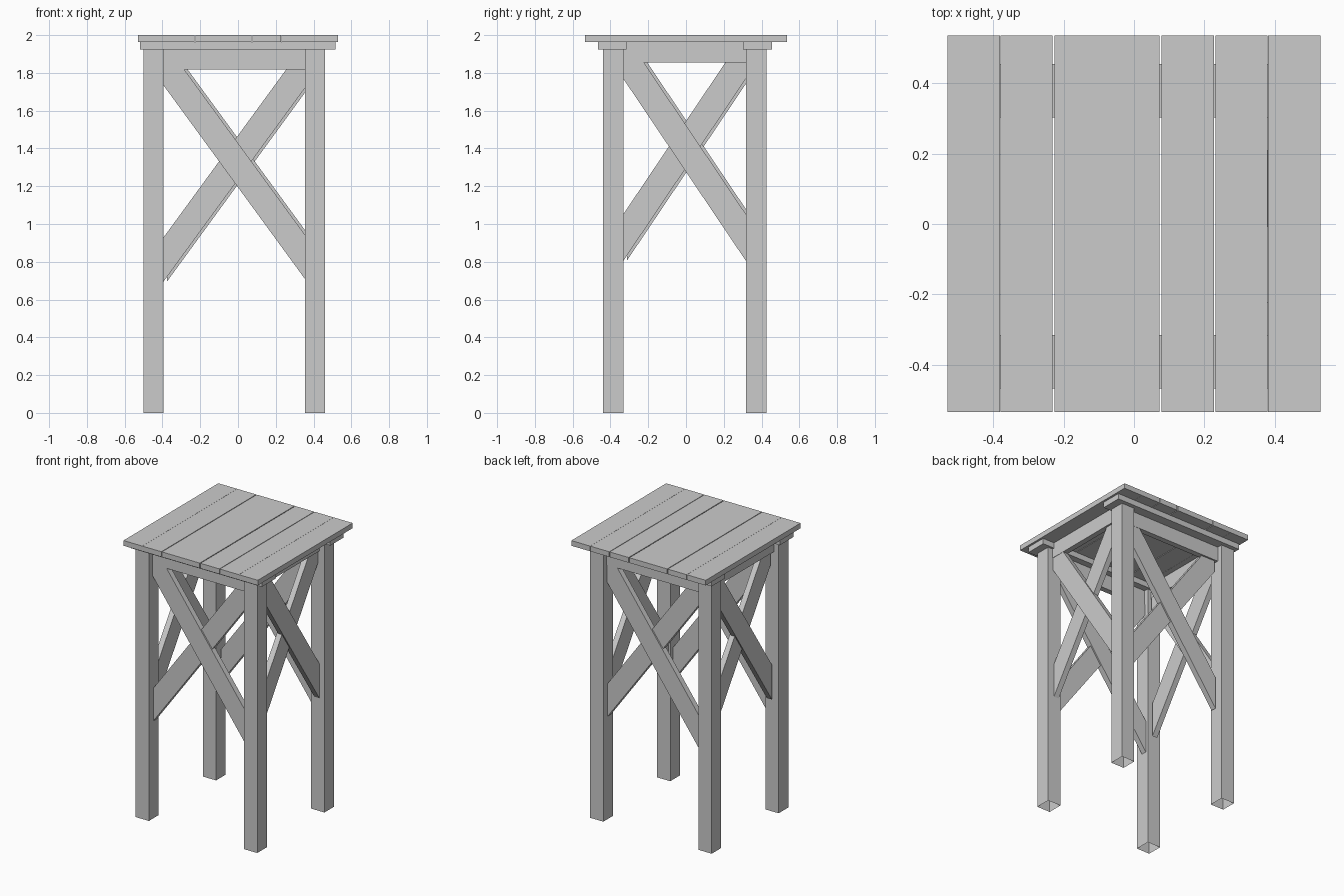
import bpy, bmesh, math
from mathutils import Vector, Matrix

if "Cube" in bpy.data.objects:
    bpy.data.objects.remove(bpy.data.objects["Cube"])


def finish(bm, name):
    bmesh.ops.recalc_face_normals(bm, faces=bm.faces)
    me = bpy.data.meshes.new(name)
    bm.to_mesh(me)
    bm.free()
    ob = bpy.data.objects.new(name, me)
    bpy.context.collection.objects.link(ob)
    return ob


def new_box(lo, hi):
    bm = bmesh.new()
    bmesh.ops.create_cube(bm, size=1)
    lo, hi = Vector(lo), Vector(hi)
    for v in bm.verts:
        v.co = Vector([lo[i] + (v.co[i] + 0.5) * (hi[i] - lo[i]) for i in range(3)])
    return bm


def box(name, lo, hi):
    return finish(new_box(lo, hi), name)


def clip(bm, co, no):
    geom = bm.verts[:] + bm.edges[:] + bm.faces[:]
    bmesh.ops.bisect_plane(bm, geom=geom, plane_co=co, plane_no=no, clear_outer=True)
    bmesh.ops.holes_fill(bm, edges=[e for e in bm.edges if e.is_boundary])


def brace(name, axis, span, z0, slope, depth, shift, top, width=0.138):
    """Board through (span[0], z0) at a slope, trimmed by the legs and apron."""
    a, b = span
    bm = new_box((-0.9, depth[0], -width / 2), (0.9, depth[1], width / 2))
    mid = (a + b) / 2
    bm.transform(Matrix.Translation((mid, 0, z0 + slope * (mid - a)))
                 @ Matrix.Rotation(-math.atan(slope), 4, 'Y'))
    clip(bm, (a, 0, 0), (-1, 0, 0))
    clip(bm, (b, 0, 0), (1, 0, 0))
    clip(bm, (0, 0, top), (0, 0, 1))
    for v in bm.verts:
        v.co.x += shift
        if axis == 'y':
            v.co.x, v.co.y = v.co.y, v.co.x
    return finish(bm, name)


LX = [(-0.50, -0.395), (0.355, 0.46)]
LY = [(-0.44, -0.33), (0.317, 0.425)]

# Legs, open at the foot
for i, (x0, x1) in enumerate(LX):
    for j, (y0, y1) in enumerate(LY):
        bm = new_box((x0, y0, 0), (x1, y1, 1.923))
        foot = [f for f in bm.faces if f.calc_center_median().z < 0.01]
        bmesh.ops.delete(bm, geom=foot, context='FACES')
        me = finish(bm, ("front", "back")[j] + ("_left", "_right")[i] + "_leg")

# Top planks
for i, x in enumerate((-0.53, -0.38, -0.226, -0.077, 0.078, 0.231, 0.381)):
    box(f"top_plank_{i + 1}", (x, -0.534, 1.963), (x + 0.149, 0.535, 2.0))

# Battens under the top
for name, y0, y1 in (("front", -0.467, -0.315), ("back", 0.303, 0.455)):
    box(name + "_batten", (-0.52, y0, 1.923), (0.515, y1, 1.963))

SX, SY = (-0.395, 0.355), (-0.33, 0.317)


def layer(outer, sign, recess, t=0.04):
    return sorted((outer + sign * recess, outer + sign * (recess + t)))


# Front and back aprons with crossed braces
for name, outer, s, shift in (("front", -0.44, 1, 0.0), ("back", 0.425, -1, 0.018)):
    y0, y1 = layer(outer, s, 0.038)
    box(name + "_apron", (SX[0], y0, 1.817), (SX[1], y1, 1.923))
    near, far = layer(outer, s, 0.04), layer(outer, s, 0.05)
    d, u = (near, far) if s > 0 else (far, near)
    brace(name + "_brace_down", 'x', SX, 1.852, -1.369, d, shift, 1.817)
    brace(name + "_brace_up", 'x', SX, 0.811, 1.369, u, shift, 1.817)

# Side aprons with crossed braces
for name, outer, s, shift in (("right", 0.46, -1, 0.0), ("left", -0.50, 1, 0.018)):
    x0, x1 = layer(outer, s, 0.038)
    box(name + "_apron", (x0, SY[0], 1.855), (x1, SY[1], 1.963))
    near, far = layer(outer, s, 0.04), layer(outer, s, 0.05)
    d, u = (near, far) if s < 0 else (far, near)
    brace(name + "_brace_down", 'y', SY, 1.89, -1.486, d, shift, 1.855)
    brace(name + "_brace_up", 'y', SY, 0.931, 1.486, u, shift, 1.855)
